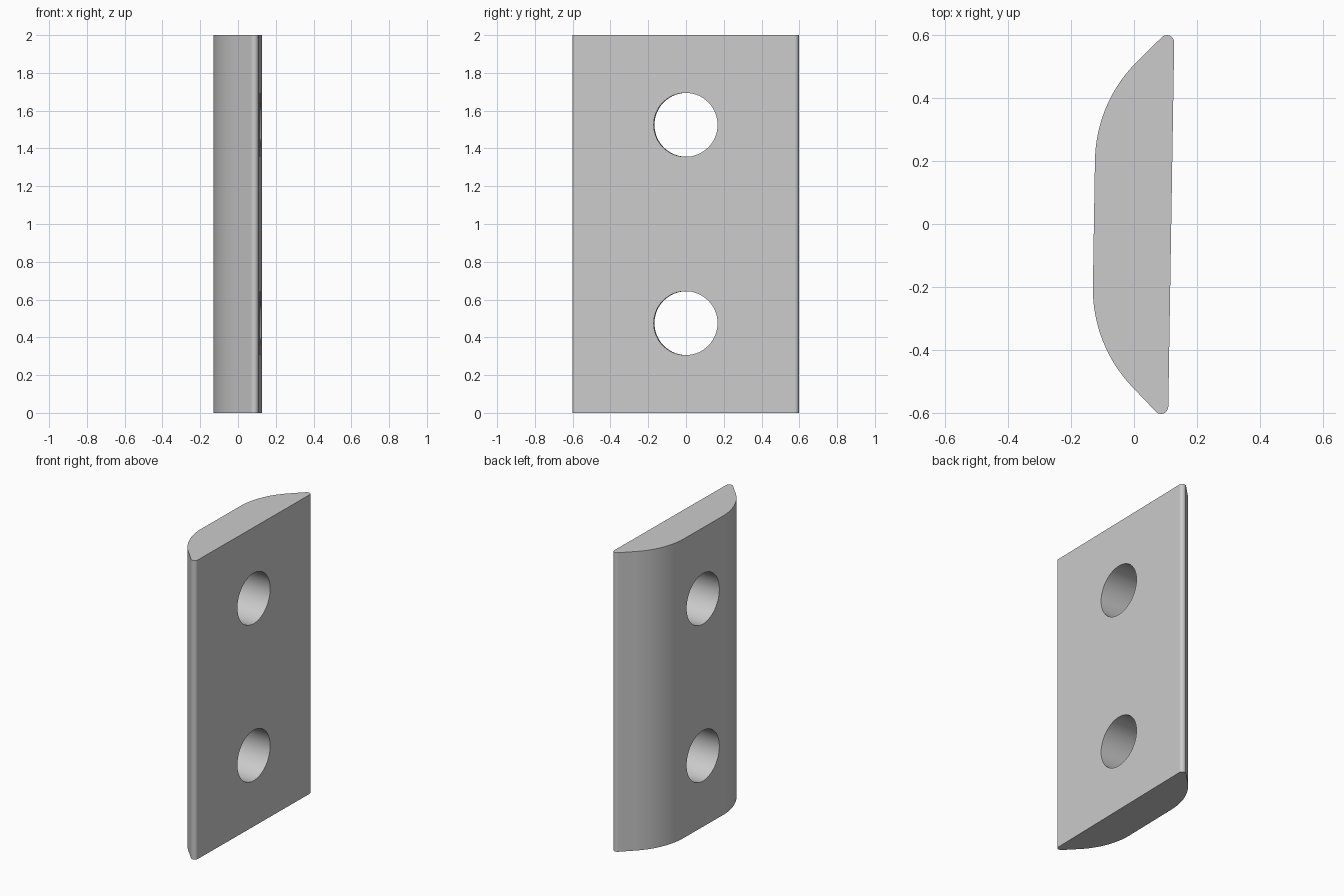
import bpy
import bmesh
from math import cos, sin, radians
from mathutils import Matrix, Vector

old = bpy.data.objects.get("Cube")
if old:
    bpy.data.objects.remove(old, do_unlink=True)

HEIGHT = 2.0
FLAT_X, BACK_X = 0.118, -0.127      # the two parallel faces
TILT = Matrix.Rotation(radians(-0.93), 4, "Z")
HOLE_R, HOLE_HEIGHTS = 0.169, (0.475, 1.525)


def arc(cx, cy, r, start, end, steps):
    """Points on a circular arc, angles in degrees."""
    angles = [radians(start + (end - start) * i / steps) for i in range(steps + 1)]
    return [(cx + r * cos(a), cy + r * sin(a)) for a in angles]


def new_object(name, bm):
    bmesh.ops.recalc_face_normals(bm, faces=bm.faces)
    mesh = bpy.data.meshes.new(name)
    bm.to_mesh(mesh)
    bm.free()
    obj = bpy.data.objects.new(name, mesh)
    bpy.context.collection.objects.link(obj)
    return obj


# Half profile: rounded tip, bevelled slope, large shoulder arc; then mirrored
tip_r, shoulder_r = 0.023, 0.45
half = arc(FLAT_X - tip_r, 0.577, tip_r, 0, 135, 12)
half += arc(BACK_X + shoulder_r, 0.2, shoulder_r, 135, 180, 20)
profile = half + [(x, -y) for x, y in reversed(half)]

# Plate body, extruded upward
bm = bmesh.new()
base = bm.faces.new([bm.verts.new((x, y, 0)) for x, y in profile])
ext = bmesh.ops.extrude_face_region(bm, geom=[base])
top = [v for v in ext["geom"] if isinstance(v, bmesh.types.BMVert)]
bmesh.ops.translate(bm, verts=top, vec=Vector((0, 0, HEIGHT)))
bmesh.ops.transform(bm, matrix=TILT, verts=bm.verts)
plate = new_object("plate", bm)

# Two bolt holes
bm = bmesh.new()
for z in HOLE_HEIGHTS:
    place = TILT @ Matrix.Translation((0, 0, z)) @ Matrix.Rotation(radians(90), 4, "Y")
    bmesh.ops.create_cone(bm, cap_ends=True, segments=72, radius1=HOLE_R,
                          radius2=HOLE_R, depth=1, matrix=place)
cutter = new_object("hole_cutter", bm)
cutter.hide_render = True

cut = plate.modifiers.new("bolt_holes", "BOOLEAN")
cut.object = cutter
cut.operation = "DIFFERENCE"
cut.solver = "EXACT"

bpy.ops.object.select_all(action="DESELECT")
plate.select_set(True)
bpy.context.view_layer.objects.active = plate
bpy.ops.object.modifier_apply(modifier=cut.name)
bpy.data.objects.remove(cutter, do_unlink=True)

# Smooth curves with crisp end and hole edges
bpy.ops.object.shade_smooth_by_angle(angle=radians(30))
weighted = plate.modifiers.new("flat_face_normals", "WEIGHTED_NORMAL")
weighted.keep_sharp = True

# Plain grey material
grey = bpy.data.materials.new("light_grey")
grey.use_nodes = True
colour = (0.6, 0.6, 0.6, 1)
grey.diffuse_color = colour
grey.node_tree.nodes["Principled BSDF"].inputs["Base Color"].default_value = colour
plate.data.materials.clear()
plate.data.materials.append(grey)
